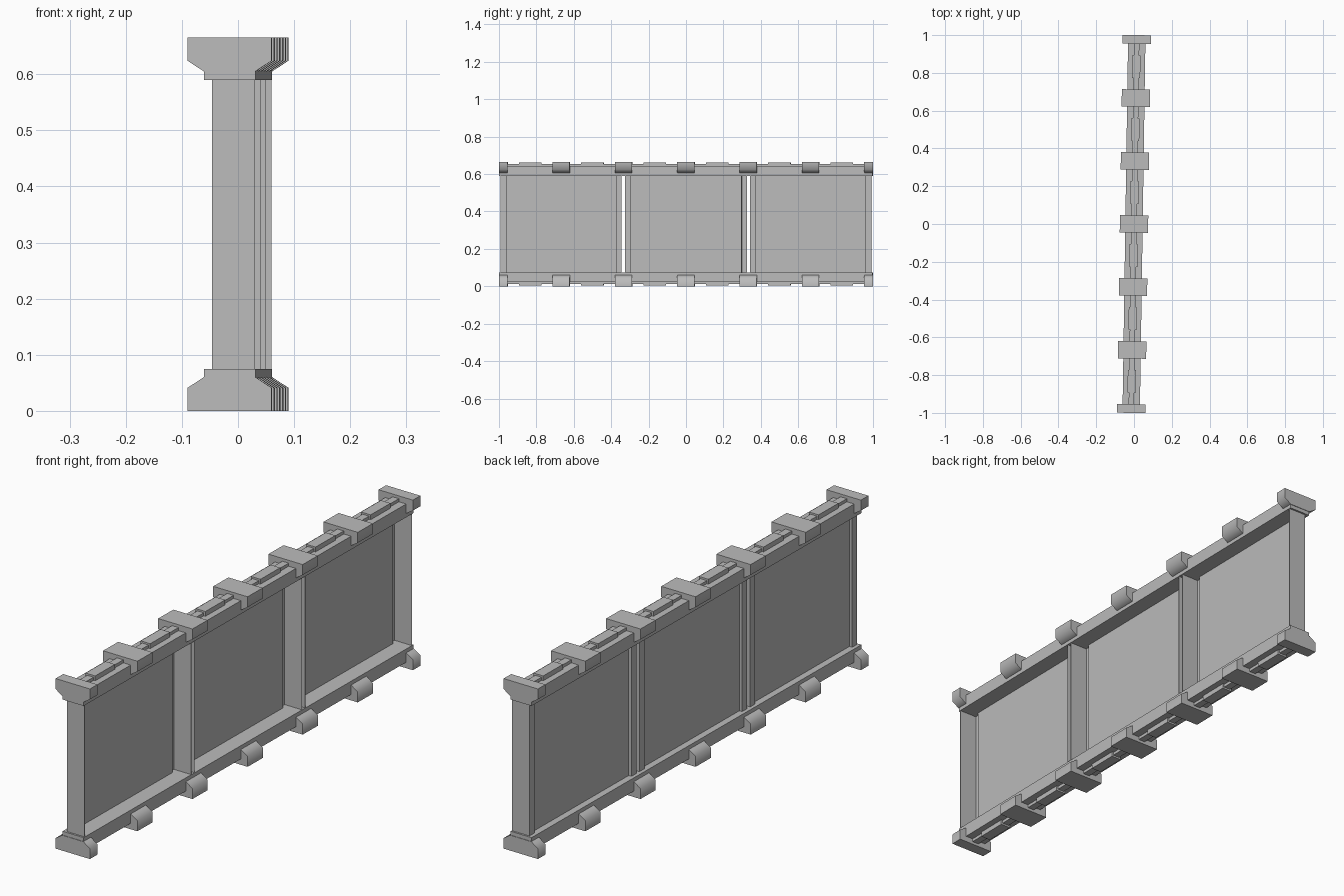
import bpy, bmesh, math
from mathutils import Matrix

cube = bpy.data.objects.get("Cube")
if cube:
    bpy.data.objects.remove(cube)

HEIGHT = 0.665
YAW = Matrix.Rotation(-math.atan(0.015), 4, 'Z')   # the whole frame sits slightly turned

grey = bpy.data.materials.new("plain_grey")
grey.use_nodes = True
colour = (0.5, 0.5, 0.5, 1)
grey.diffuse_color = colour
grey.node_tree.nodes["Principled BSDF"].inputs["Base Color"].default_value = colour


def finish(name, bm, smooth=None):
    bmesh.ops.recalc_face_normals(bm, faces=bm.faces)
    bm.transform(YAW)
    mesh = bpy.data.meshes.new(name)
    bm.to_mesh(mesh)
    bm.free()
    mesh.materials.append(grey)
    obj = bpy.data.objects.new(name, mesh)
    bpy.context.collection.objects.link(obj)
    if smooth:
        bpy.ops.object.select_all(action='DESELECT')
        obj.select_set(True)
        bpy.context.view_layer.objects.active = obj
        bpy.ops.object.shade_smooth_by_angle(angle=math.radians(smooth))
    return obj


def prism(name, profile, y0, y1, flip, smooth=None):
    """Extrude an x/z half profile, mirrored in x, along y."""
    outline = profile + [(-x, z) for x, z in reversed(profile)]
    bm = bmesh.new()
    verts = [bm.verts.new((x, y0, HEIGHT - z if flip else z)) for x, z in outline]
    face = bm.faces.new(verts)
    new = bmesh.ops.extrude_face_region(bm, geom=[face])["geom"]
    moved = [v for v in new if isinstance(v, bmesh.types.BMVert)]
    bmesh.ops.translate(bm, verts=moved, vec=(0, y1 - y0, 0))
    return finish(name, bm, smooth)


def panel(name, y0, y1):
    """Folded sheet: end webs, narrow flanges and a shallow raised field."""
    front = [(0.045, y0), (-0.031, y0), (-0.031, y0 + 0.028), (-0.019, y0 + 0.028)]
    path = front + [(x, y0 + y1 - y) for x, y in reversed(front)]
    bm = bmesh.new()
    low = [bm.verts.new((x, y, 0.07)) for x, y in path]
    high = [bm.verts.new((x, y, HEIGHT - 0.07)) for x, y in path]
    for i in range(len(path) - 1):
        bm.faces.new((low[i], low[i + 1], high[i + 1], high[i]))
    obj = finish(name, bm)
    sheet = obj.modifiers.new("sheet", 'SOLIDIFY')
    sheet.thickness = 0.002
    sheet.offset = 0


# Folded wall panels with open gaps between them
panel("front_panel", -0.99, -0.345)
panel("middle_panel", -0.325, 0.325)
panel("rear_panel", 0.345, 0.99)

rail = [(0.046, 0.59), (0.046, 0.642)]
ridge = [(0.014, 0.63), (0.014, 0.654)]
bump = [(0.021, 0.63), (0.021, 0.661)]
clamp = [(0.046, 0.605), (0.075, 0.624), (0.075, HEIGHT)]

for side, flip in (("top", False), ("bottom", True)):
    # Long rail and its narrow ridge
    prism(side + "_rail", rail, -0.998, 0.998, flip)
    prism(side + "_ridge", ridge, -0.99, 0.99, flip)
    # Clamps across the rail, cut in half at both ends
    for i in range(7):
        y = -1 + i / 3
        prism(f"{side}_clamp_{i + 1}", clamp, max(y - 0.046, -1), min(y + 0.046, 1), flip, 60)
    # Raised blocks between the clamps
    for i in range(6):
        y = -1 + (i + 0.5) / 3
        prism(f"{side}_block_{i + 1}", bump, y - 0.06, y + 0.06, flip)
